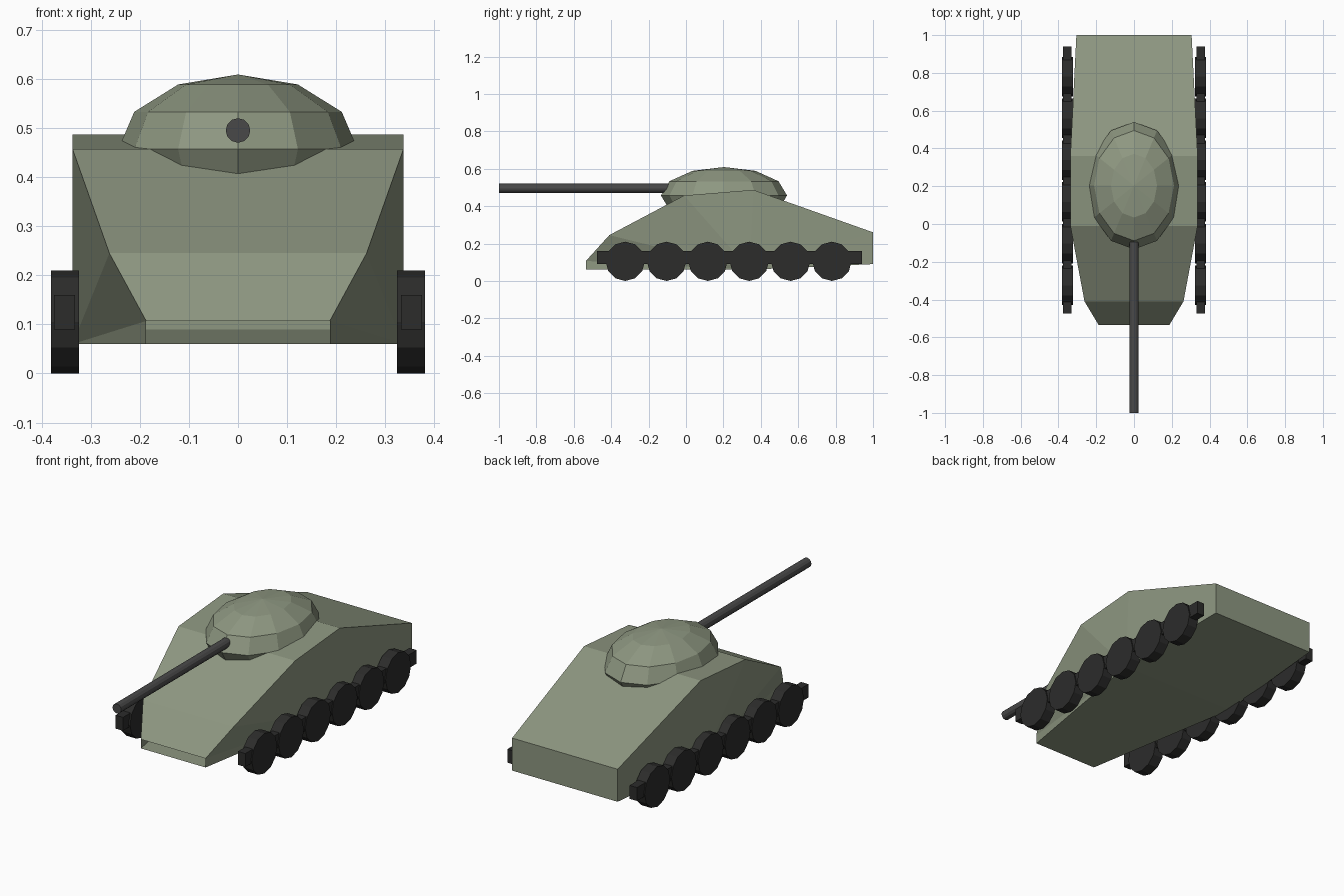
import bpy, bmesh
from math import pi, radians
from mathutils import Matrix

if "Cube" in bpy.data.objects:
    bpy.data.objects.remove(bpy.data.objects["Cube"])


def material(name, color):
    m = bpy.data.materials.new(name)
    m.diffuse_color = (*color, 1)
    m.use_nodes = True
    m.node_tree.nodes["Principled BSDF"].inputs["Base Color"].default_value = m.diffuse_color
    return m


OLIVE = material("olive_paint", (0.27, 0.31, 0.22))
RUBBER = material("dark_rubber", (0.025, 0.025, 0.024))
STEEL = material("gun_steel", (0.065, 0.065, 0.065))


def add_object(name, bm, mat):
    bmesh.ops.recalc_face_normals(bm, faces=bm.faces)
    mesh = bpy.data.meshes.new(name)
    bm.to_mesh(mesh)
    bm.free()
    mesh.materials.append(mat)
    ob = bpy.data.objects.new(name, mesh)
    bpy.context.collection.objects.link(ob)
    return ob


def cylinder(name, radius, depth, matrix, mat):
    bm = bmesh.new()
    bmesh.ops.create_cone(bm, cap_ends=True, segments=12, radius1=radius,
                          radius2=radius, depth=depth, matrix=matrix)
    return add_object(name, bm, mat)


# Hull: deck profile (half width, y, z), widening belly, nose slot left open
deck = [(0.187, -0.535, 0.107), (0.262, -0.41, 0.245), (0.337, -0.01, 0.457),
        (0.337, 0.36, 0.487), (0.305, 1.0, 0.26)]
belly = [(0.187, -0.535, 0.06), (0.337, 0.34, 0.06), (0.305, 1.0, 0.09)]
bm = bmesh.new()
sides = []
for s in (-1, 1):
    top = [bm.verts.new((s * x, y, z)) for x, y, z in deck]
    low = [bm.verts.new((s * x, y, z)) for x, y, z in belly]
    sides.append((top, low))
    # Side armour fans out from the widest belly corner
    rim = [low[0]] + top + [low[2]]
    for a, b in zip(rim, rim[1:]):
        bm.faces.new((a, b, low[1]))
(top_l, low_l), (top_r, low_r) = sides
for l, r in ((top_l + [low_l[2]], top_r + [low_r[2]]), (low_l, low_r)):
    for i in range(len(l) - 1):
        bm.faces.new((l[i], r[i], r[i + 1], l[i + 1]))
add_object("hull", bm, OLIVE)

# Turret: flattened low-poly ellipsoid sunk into the deck
bm = bmesh.new()
bmesh.ops.create_uvsphere(bm, u_segments=12, v_segments=6, radius=1,
                          matrix=Matrix.Translation((0, 0.203, 0.457))
                          @ Matrix.Diagonal((0.244, 0.337, 0.152, 1)))
add_object("turret", bm, OLIVE)

# Gun barrel
cylinder("gun_barrel", 0.025, 1.0,
         Matrix.Translation((0, -0.5, 0.495)) @ Matrix.Rotation(pi / 2, 4, 'X'), STEEL)

# Running gear on both sides
for s, side in ((-1, "left"), (1, "right")):
    bm = bmesh.new()
    bmesh.ops.create_cube(bm, size=1, matrix=Matrix.Translation((s * 0.3535, 0.2325, 0.125))
                          @ Matrix.Diagonal((0.043, 1.415, 0.07, 1)))
    add_object(f"track_beam_{side}", bm, RUBBER)
    for i in range(6):
        cylinder(f"road_wheel_{side}_{i + 1}", 0.105, 0.057,
                 Matrix.Translation((s * 0.352, -0.325 + i * 0.221, 0.105))
                 @ Matrix.Rotation(pi / 2, 4, 'Y'), RUBBER)
